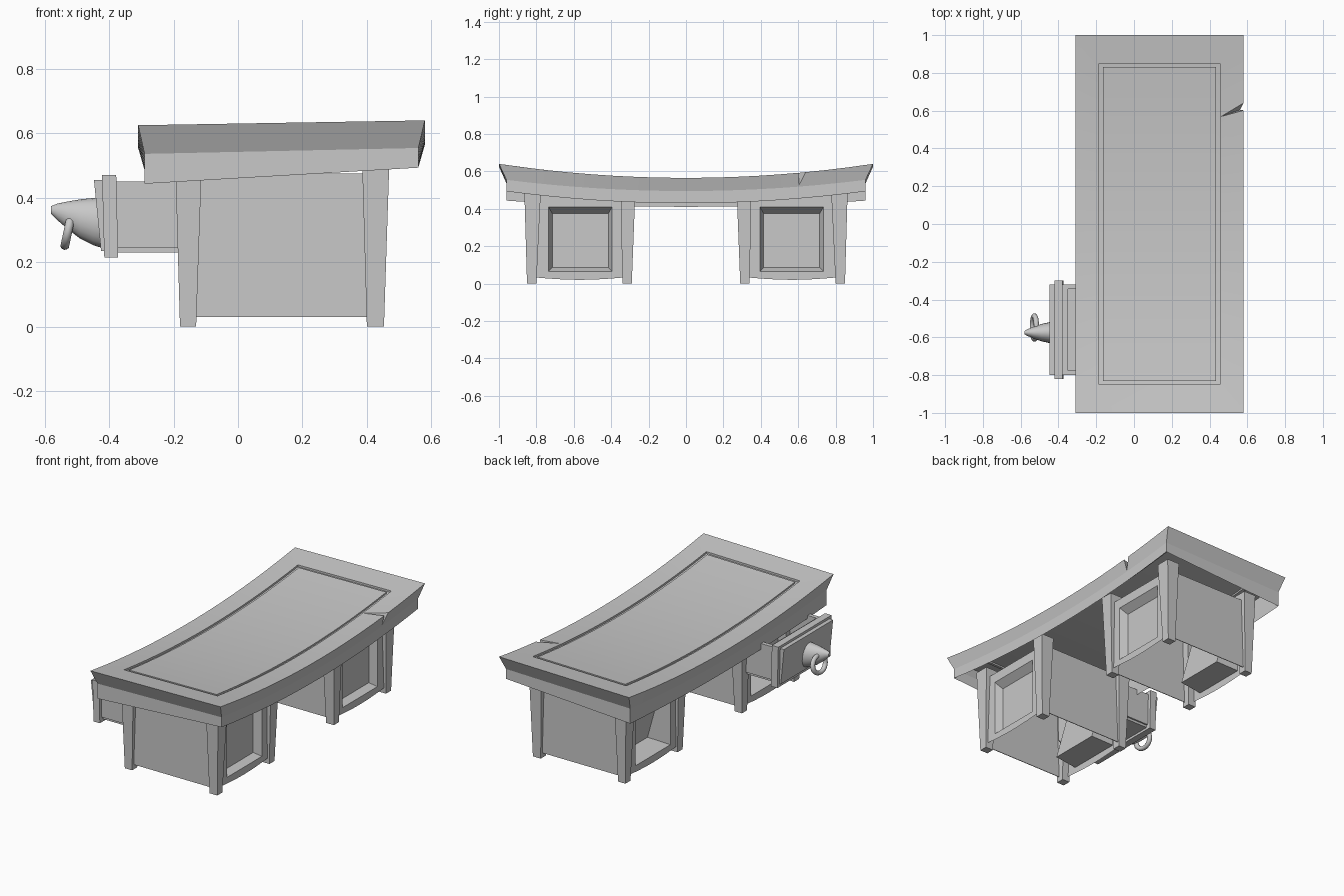
import bpy, bmesh, math
from mathutils import Vector, Matrix

cube = bpy.data.objects.get("Cube")
if cube:
    bpy.data.objects.remove(cube, do_unlink=True)

grey = bpy.data.materials.new("plain_grey")
grey.use_nodes = True
grey.diffuse_color = (0.58, 0.58, 0.58, 1)
grey.node_tree.nodes["Principled BSDF"].inputs["Base Color"].default_value = (0.58, 0.58, 0.58, 1)


def finish(name, bm):
    bmesh.ops.recalc_face_normals(bm, faces=bm.faces)
    mesh = bpy.data.meshes.new(name)
    bm.to_mesh(mesh)
    bm.free()
    mesh.materials.append(grey)
    obj = bpy.data.objects.new(name, mesh)
    bpy.context.collection.objects.link(obj)
    return obj


def loft(name, rings, ends="both", cyclic=False, strips=False):
    """Bridge equal loops of points; cap both ends or only the last, or join last to first."""
    bm = bmesh.new()
    loops = [[bm.verts.new(p) for p in r] for r in rings]
    n = len(loops[0])
    pairs = list(zip(loops, loops[1:]))
    if cyclic:
        pairs.append((loops[-1], loops[0]))
    for a, b in pairs:
        for i in range(n):
            j = (i + 1) % n
            bm.faces.new((a[i], a[j], b[j], b[i]))
    capped = [] if cyclic else [loops[-1]] if ends == "last" else [loops[0], loops[-1]]
    for end in capped:
        if strips:
            for i in range(n // 2 - 1):
                bm.faces.new((end[i], end[i + 1], end[n - 2 - i], end[n - 1 - i]))
        else:
            bm.faces.new(end)
    return finish(name, bm)


def flat_rect(x0, x1, y0, y1, z):
    return [(x0, y0, z), (x1, y0, z), (x1, y1, z), (x0, y1, z)]


def box(name, x0, x1, y0, y1, z0, z1):
    return loft(name, [flat_rect(x0, x1, y0, y1, z0), flat_rect(x0, x1, y0, y1, z1)])


def upright_ring(x, y0, y1, z0, z1, sag=0.0, lean=0.0, steps=8):
    """Rectangle facing x whose bottom edge may sag and whose top may lean along x."""
    bottom = [(x, y0 + (y1 - y0) * i / steps, z0 - sag * math.sin(math.pi * i / steps))
              for i in range(steps + 1)]
    return bottom + [(x + lean, y1, z1), (x + lean, y0, z1)]


def smooth(obj, degrees):
    bpy.ops.object.select_all(action='DESELECT')
    obj.select_set(True)
    bpy.context.view_layer.objects.active = obj
    bpy.ops.object.shade_smooth_by_angle(angle=math.radians(degrees))


# Sagging table top: heights are (left middle, left end, right middle, right end)
UNDER = (0.41, 0.445, 0.43, 0.50)
WAIST = (0.485, 0.54, 0.495, 0.56)
TOP = (0.555, 0.625, 0.565, 0.64)
SEGMENTS = 16


def top_ring(x0, x1, half, heights, drop=0.0):
    def point(x, t):
        y, side = half * t, (x + 0.31) / 0.89
        a, b, c, d = heights
        left, right = a + (b - a) * y * y, c + (d - c) * y * y
        return (x, y, left + (right - left) * side - drop)
    ts = [-1 + 2 * i / SEGMENTS for i in range(SEGMENTS + 1)]
    return [point(x1, t) for t in ts] + [point(x0, t) for t in reversed(ts)]


# Rim, flared edge, then the grooved panel
table_top = loft("table_top", [
    top_ring(-0.29, 0.56, 0.96, UNDER),
    top_ring(-0.29, 0.56, 0.96, WAIST),
    top_ring(-0.31, 0.58, 1.0, TOP),
    top_ring(-0.185, 0.455, 0.85, TOP),
    top_ring(-0.185, 0.455, 0.85, TOP, 0.012),
    top_ring(-0.165, 0.435, 0.83, TOP, 0.012),
    top_ring(-0.165, 0.435, 0.83, TOP, 0.002),
], strips=True)

# Chipped notch in the edge of the top
bm = bmesh.new()
tip = bm.verts.new((0.45, 0.565, 0.594))
rim = [bm.verts.new(p) for p in ((0.6, 0.603, 0.63), (0.6, 0.665, 0.63), (0.6, 0.618, 0.505))]
for i in range(3):
    bm.faces.new((tip, rim[i], rim[(i + 1) % 3]))
bm.faces.new(rim)
notch = finish("notch_cutter", bm)
notch.hide_render = True
cut = table_top.modifiers.new("notch", 'BOOLEAN')
cut.operation, cut.solver, cut.object = 'DIFFERENCE', 'EXACT', notch
bpy.context.view_layer.objects.active = table_top
bpy.ops.object.modifier_apply(modifier=cut.name)
bpy.data.objects.remove(notch, do_unlink=True)

# Open the underside so the rim is a thin skirt
bm = bmesh.new()
bm.from_mesh(table_top.data)
bm.normal_update()
bmesh.ops.delete(bm, geom=[f for f in bm.faces if f.normal.z < -0.9], context='FACES')
bm.to_mesh(table_top.data)
bm.free()
smooth(table_top, 10)

# Two open-bottomed pedestals, mirrored across y
for s, side in ((-1, "front"), (1, "back")):
    # Tapered legs: foot and head extents
    for xf, xh, xn in (((-0.18, -0.13), (-0.195, -0.112), "left"),
                       ((0.40, 0.453), (0.385, 0.47), "right")):
        for yf, yh, yn in (((0.80, 0.85), (0.775, 0.865), "outer"),
                           ((0.29, 0.34), (0.27, 0.35), "inner")):
            loft(f"{side}_{xn}_{yn}_leg", [
                flat_rect(*xf, s * yf[0], s * yf[1], 0),
                flat_rect(*xh, s * yh[0], s * yh[1], 0.52)])
    # Thin side walls
    box(f"{side}_outer_wall", -0.16, 0.43, s * 0.831, s * 0.835, 0.03, 0.475)
    box(f"{side}_inner_wall", -0.16, 0.43, s * 0.30, s * 0.304, 0.03, 0.475)
    # Panel with a bevelled recess
    loft(f"{side}_recessed_panel", [
        upright_ring(0.44, s * 0.305, s * 0.83, 0.035, 0.47, 0.015),
        upright_ring(0.44, s * 0.395, s * 0.735, 0.065, 0.41),
        upright_ring(0.395, s * 0.415, s * 0.715, 0.085, 0.375)], ends="last")
    # Drawer bay whose back leans towards the opening
    loft(f"{side}_drawer_bay", [
        upright_ring(-0.17, s * 0.305, s * 0.83, 0.035, 0.47, 0.015),
        upright_ring(-0.17, s * 0.395, s * 0.735, 0.065, 0.41),
        upright_ring(-0.02, s * 0.405, s * 0.725, 0.075, 0.40, lean=-0.09)], ends="last")

# Pulled-out drawer
box("drawer_floor", -0.39, -0.1, -0.79, -0.33, 0.23, 0.25)
for name, y in (("drawer_outer_side", -0.80), ("drawer_inner_side", -0.345)):
    box(name, -0.39, -0.1, y, y + 0.025, 0.245, 0.45)
box("drawer_back", -0.12, -0.1, -0.78, -0.34, 0.245, 0.44)
box("drawer_front_lining", -0.38, -0.35, -0.78, -0.34, 0.245, 0.45)
loft("drawer_front", [flat_rect(-0.415, -0.372, -0.82, -0.30, 0.215),
                      flat_rect(-0.422, -0.378, -0.82, -0.30, 0.47)])
loft("drawer_face", [flat_rect(-0.425, -0.40, -0.80, -0.32, 0.235),
                     flat_rect(-0.447, -0.40, -0.80, -0.32, 0.455)])

# Pointed knob lofted along its drooping axis
knob_rings = []
for x, z, r in ((-0.415, 0.322, 0.08), (-0.45, 0.326, 0.073), (-0.49, 0.334, 0.061),
                (-0.53, 0.346, 0.042), (-0.56, 0.356, 0.026), (-0.58, 0.362, 0.012)):
    knob_rings.append([(x, -0.575 + 0.75 * r * math.cos(a), z + r * math.sin(a))
                       for a in (math.tau * k / 20 for k in range(20))])
smooth(loft("drawer_knob", knob_rings), 30)

# Hanging ring handle
turn = (Matrix.Translation((-0.527, -0.548, 0.3))
        @ Matrix.Rotation(math.radians(12), 4, 'Y'))
ring_loops = []
for k in range(24):
    a = math.tau * k / 24
    out = Vector((0, 1.2 * math.cos(a), math.sin(a)))
    ring_loops.append([turn @ (out * (0.05 + 0.013 * math.cos(b)) + Vector((0.014 * math.sin(b), 0, 0)))
                       for b in (math.tau * m / 10 for m in range(10))])
smooth(loft("ring_handle", ring_loops, cyclic=True), 40)
